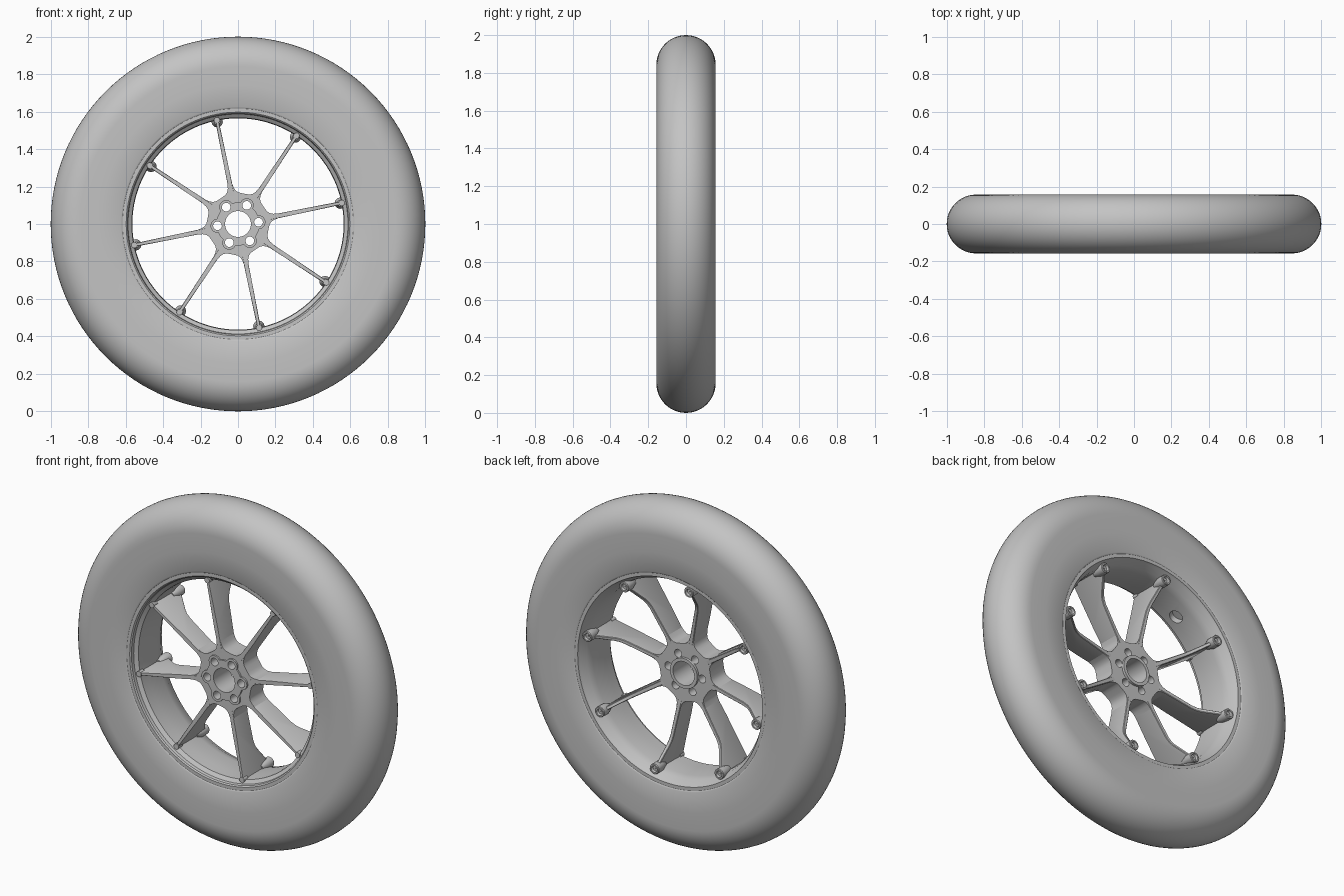
import bpy, bmesh, math
from mathutils import Matrix, Vector

cube = bpy.data.objects.get("Cube")
if cube:
    bpy.data.objects.remove(cube, do_unlink=True)

grey = bpy.data.materials.new("plain_grey")
grey.use_nodes = True
GREY = (0.55, 0.55, 0.55, 1)
grey.diffuse_color = GREY
grey.node_tree.nodes["Principled BSDF"].inputs["Base Color"].default_value = GREY

CENTRE = Matrix.Translation((0, 0, 1))
SPOKES = 8
SPOKE_START = math.radians(11.5)
BOLT_START = math.radians(5)


def turn(angle):
    """Rotate the +x direction towards +z, about the axle."""
    return Matrix.Rotation(-angle, 4, 'Y')


def finish(name, bm, angle=35):
    bmesh.ops.recalc_face_normals(bm, faces=bm.faces[:])
    mesh = bpy.data.meshes.new(name)
    bm.to_mesh(mesh)
    bm.free()
    obj = bpy.data.objects.new(name, mesh)
    bpy.context.collection.objects.link(obj)
    obj.matrix_world = CENTRE
    mesh.materials.append(grey)
    bpy.ops.object.select_all(action='DESELECT')
    obj.select_set(True)
    bpy.context.view_layer.objects.active = obj
    bpy.ops.object.shade_smooth_by_angle(angle=math.radians(angle))
    return obj


def lathe(profile, steps=128):
    """Revolve a closed (radius, y) profile about the axle."""
    bm = bmesh.new()
    vs = [bm.verts.new((r, y, 0)) for r, y in profile]
    es = [bm.edges.new((vs[i - 1], vs[i])) for i in range(len(vs))]
    bmesh.ops.spin(bm, geom=vs + es, cent=(0, 0, 0), axis=(0, 1, 0),
                   angle=math.tau, steps=steps, use_merge=True)
    bmesh.ops.remove_doubles(bm, verts=bm.verts[:], dist=1e-5)
    return bm


def rod(bm, radius, y0, y1, matrix=Matrix(), r2=None, sides=32):
    """Cylinder along y."""
    place = matrix @ Matrix.Translation((0, (y0 + y1) / 2, 0)) @ Matrix.Rotation(math.pi / 2, 4, 'X')
    bmesh.ops.create_cone(bm, cap_ends=True, segments=sides, radius1=radius,
                          radius2=radius if r2 is None else r2, depth=y1 - y0, matrix=place)


def at(angle, radius):
    return turn(angle) @ Matrix.Translation((radius, 0, 0))


def boolean(obj, tool, operation):
    tool.hide_render = True
    mod = obj.modifiers.new(operation.lower(), 'BOOLEAN')
    mod.operation, mod.solver, mod.object = operation, 'EXACT', tool
    mod.use_self = True
    bpy.ops.object.select_all(action='DESELECT')
    obj.select_set(True)
    bpy.context.view_layer.objects.active = obj
    bpy.ops.object.modifier_apply(modifier=mod.name)
    bpy.data.objects.remove(tool, do_unlink=True)
    bpy.ops.object.shade_smooth_by_angle(angle=math.radians(35))


# Tyre: flat sidewalls and a half-round tread
W = 0.157
tread = [(1 - W + W * math.cos(a), W * math.sin(a))
         for a in (math.radians(-90 + 7.5 * i) for i in range(25))]
tyre = [(0.6, -0.12), (0.615, -0.147), (0.625, -0.152), (0.74, -0.155)] + tread + \
       [(0.74, 0.155), (0.625, 0.152), (0.615, 0.147), (0.6, 0.12)]
finish("tyre", lathe(tyre))

# Rim barrel with flared lips and a valve hole
rim = finish("rim", lathe([
    (0.635, -0.148), (0.597, -0.148), (0.59, -0.142), (0.587, -0.125), (0.567, -0.11),
    (0.564, -0.05), (0.564, 0.06), (0.572, 0.1), (0.592, 0.135), (0.597, 0.148),
    (0.635, 0.148)]))
bm = bmesh.new()
rod(bm, 0.038, -0.04, 0.04,
    at(math.radians(124), 0.57) @ Matrix.Translation((0, -0.03, 0)) @ Matrix.Rotation(math.pi / 2, 4, 'Z'))
boolean(rim, finish("valve_cutter", bm), 'DIFFERENCE')

# Hub: eight-sided star whose corners flow into the spokes
outline = []
for i in range(SPOKES):
    m = turn(SPOKE_START + i * math.tau / SPOKES)
    root = [(0.158, -0.05), (0.165, -0.036), (0.176, -0.024), (0.195, -0.016), (0.22, -0.012)]
    for r, t in root + [(r, -t) for r, t in reversed(root)]:
        outline.append(m @ Vector((r, 0, t)))
bm = bmesh.new()
front = bm.faces.new([bm.verts.new(p + Vector((0, -0.118, 0))) for p in outline])
ext = bmesh.ops.extrude_face_region(bm, geom=[front])
bmesh.ops.translate(bm, vec=(0, 0.125, 0),
                    verts=[v for v in ext["geom"] if isinstance(v, bmesh.types.BMVert)])
hub = finish("hub", bm)

# Raised lobed pad in front and centring ring behind
bm = bmesh.new()
rod(bm, 0.115, -0.128, -0.10, sides=64)
rod(bm, 0.088, -0.01, 0.022, r2=0.088, sides=64)
bolts = [BOLT_START + i * math.tau / 6 for i in range(6)]
for a in bolts:
    rod(bm, 0.037, -0.128, -0.10, at(a, 0.11))
boolean(hub, finish("hub_pads", bm), 'UNION')

# Axle bore and stepped bolt holes
bm = bmesh.new()
rod(bm, 0.069, -0.3, 0.3, sides=64)
for a in bolts:
    rod(bm, 0.023, -0.3, 0.3, at(a, 0.11))
boolean(hub, finish("hub_cutter", bm), 'DIFFERENCE')

# Spokes: deep thin blades that kick back to a bolted boss at the rim
blade = [(0.15, -0.118), (0.3, -0.12), (0.575, -0.122), (0.575, 0.115), (0.54, 0.115),
         (0.525, 0.10), (0.445, 0.038), (0.42, 0.025), (0.39, 0.018), (0.15, 0.006)]
for i in range(SPOKES):
    a = SPOKE_START + i * math.tau / SPOKES
    m = turn(a)
    bm = bmesh.new()
    face = bm.faces.new([bm.verts.new((r, y, -0.5)) for r, y in blade])
    ext = bmesh.ops.extrude_face_region(bm, geom=[face])
    for v in ext["geom"]:
        if isinstance(v, bmesh.types.BMVert):
            v.co.z = 0.5
    for v in bm.verts:
        v.co.z *= 0.026 - 0.008 * (v.co.x - 0.15) / 0.43
    long_edges = [e for e in bm.edges if abs(e.verts[0].co.z - e.verts[1].co.z) < 0.004]
    bmesh.ops.bevel(bm, geom=long_edges, offset=0.003, segments=1, affect='EDGES')
    bmesh.ops.transform(bm, matrix=m, verts=bm.verts[:])
    # Front foot of the blade
    rod(bm, 0.016, -0.126, -0.09, at(a, 0.565), sides=16)
    finish(f"spoke_{i + 1}", bm, 30)

    # Rear boss with a countersunk bolt hole and tapered front
    boss = lathe([(0.003, 0.045), (0.016, 0.045), (0.03, 0.085), (0.03, 0.132), (0.027, 0.136),
                  (0.019, 0.136), (0.016, 0.122), (0.003, 0.122)], 24)
    bmesh.ops.holes_fill(boss, edges=boss.edges[:])
    bmesh.ops.transform(boss, matrix=at(a, 0.557), verts=boss.verts[:])
    finish(f"spoke_boss_{i + 1}", boss, 30)
